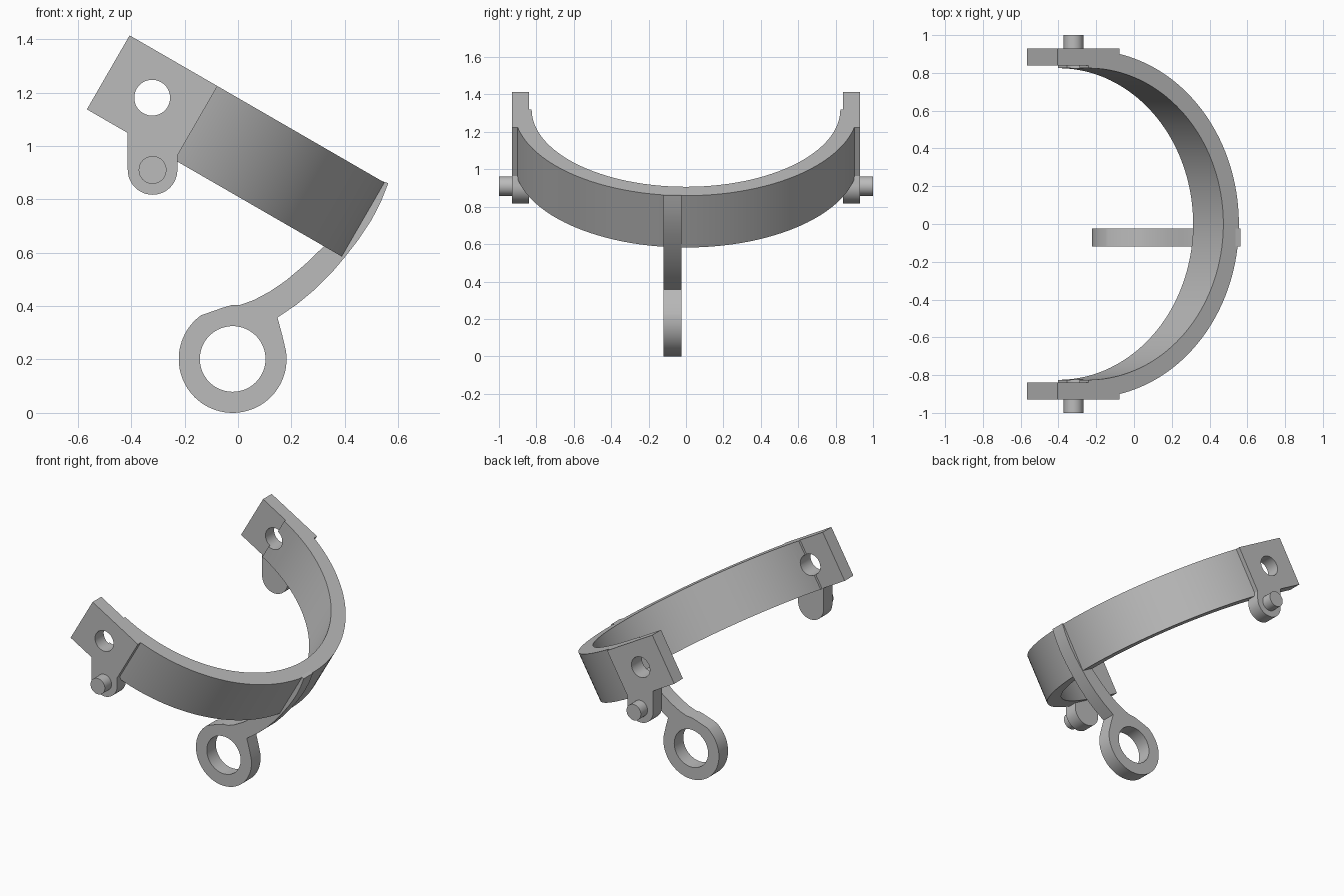
import bpy, bmesh, math
from mathutils import Vector

if "Cube" in bpy.data.objects:
    bpy.data.objects.remove(bpy.data.objects["Cube"])

grey = bpy.data.materials.new("light_grey")
grey.diffuse_color = (0.5, 0.5, 0.5, 1)
grey.use_nodes = True
grey.node_tree.nodes["Principled BSDF"].inputs["Base Color"].default_value = grey.diffuse_color

# Tilted frame: U runs down along the strap, W across its width
T = math.radians(30)
U = Vector((math.cos(T), 0, -math.sin(T)))
W = Vector((math.sin(T), 0, math.cos(T)))
TOP_LEFT = Vector((-0.406, 0, 1.414))
WIDTH, PLATE = 0.32, 0.38
CENTRE = TOP_LEFT + U * PLATE / 2


def extrude(name, points, offset):
    """Solid made by sweeping a closed outline along a vector."""
    bm = bmesh.new()
    face = bm.faces.new([bm.verts.new(p) for p in points])
    res = bmesh.ops.extrude_face_region(bm, geom=[face], use_keep_orig=True)
    moved = [v for v in res["geom"] if isinstance(v, bmesh.types.BMVert)]
    bmesh.ops.translate(bm, verts=moved, vec=offset)
    bmesh.ops.recalc_face_normals(bm, faces=bm.faces)
    mesh = bpy.data.meshes.new(name)
    bm.to_mesh(mesh)
    bm.free()
    obj = bpy.data.objects.new(name, mesh)
    bpy.context.collection.objects.link(obj)
    mesh.materials.append(grey)
    return obj


def arc(cx, cz, r, a0, a1, n):
    """Points (x, z) on an arc, angles in degrees."""
    angles = [math.radians(a0 + (a1 - a0) * i / n) for i in range(n + 1)]
    return [(cx + r * math.cos(a), cz + r * math.sin(a)) for a in angles]


def side_part(name, outline, y0, y1):
    return extrude(name, [(x, y0, z) for x, z in outline], Vector((0, y1 - y0, 0)))


def cylinder(name, x, z, r, y0, y1, n=48):
    return side_part(name, arc(x, z, r, 0, 360, n)[:-1], y0, y1)


def finish(obj, cutter=None):
    bpy.ops.object.select_all(action='DESELECT')
    bpy.context.view_layer.objects.active = obj
    obj.select_set(True)
    if cutter:
        mod = obj.modifiers.new("hole", 'BOOLEAN')
        mod.operation, mod.solver, mod.object = 'DIFFERENCE', 'EXACT', cutter
        bpy.ops.object.modifier_apply(modifier=mod.name)
    bpy.ops.object.shade_smooth_by_angle(angle=math.radians(25))


hole = CENTRE - W * WIDTH / 2
bolt_cutter = cylinder("bolt_hole_cutter", hole.x, hole.z, 0.067, -1.2, 1.2)

# Half-round strap
R_OUT, R_IN, N = 0.92, 0.825, 80
turn = [math.pi * (i / N - 0.5) for i in range(N + 1)]
ring = [(R_OUT, a) for a in turn] + [(R_IN, a) for a in reversed(turn)]
strap = extrude("strap", [CENTRE + U * r * math.cos(a) + Vector((0, r * math.sin(a), 0))
                          for r, a in ring], -W * WIDTH)
finish(strap, bolt_cutter)

# End plates with a rounded tab, and a pin on each tab
corner_r = TOP_LEFT + U * PLATE
corner_l = TOP_LEFT - W * WIDTH
PX, PZ, TR = -0.32, 0.91, 0.093
along = (corner_r.x - (PX + TR)) / W.x
tab_top_r = corner_r - W * along
tab_top_l = corner_l + U * ((PX - TR - corner_l.x) / U.x)
outline = [(p.x, p.z) for p in (TOP_LEFT, corner_r, tab_top_r)]
outline += arc(PX, PZ, TR, 0, -180, 24)
outline += [(p.x, p.z) for p in (tab_top_l, corner_l)]
for side, s in (("front", -1), ("back", 1)):
    finish(side_part(side + "_end_plate", outline, s * 0.84, s * 0.93), bolt_cutter)
    finish(cylinder(side + "_pin", PX, PZ, 0.052, s * 0.92, s * 1.0))

# Curved arm ending in a ring
RX, RZ = -0.02, 0.202
arm = [(0.563, 0.86), (0.535, 0.79), (0.50, 0.722), (0.452, 0.65), (0.40, 0.583),
       (0.35, 0.524), (0.29, 0.464), (0.22, 0.406), (0.148, 0.357), (0.166, 0.29)]
arm += arc(RX, RZ, 0.202, 8, -234, 56)
arm += [(-0.06, 0.393), (-0.02, 0.405), (0.01, 0.405), (0.06, 0.423), (0.12, 0.455),
        (0.18, 0.496), (0.25, 0.555), (0.33, 0.632), (0.40, 0.67), (0.535, 0.87)]
ring_cutter = cylinder("ring_bore_cutter", RX, RZ, 0.123, -0.5, 0.5, 64)
finish(side_part("arm_with_ring", arm, -0.12, -0.025), ring_cutter)

for cutter in (bolt_cutter, ring_cutter):
    bpy.data.objects.remove(cutter)
